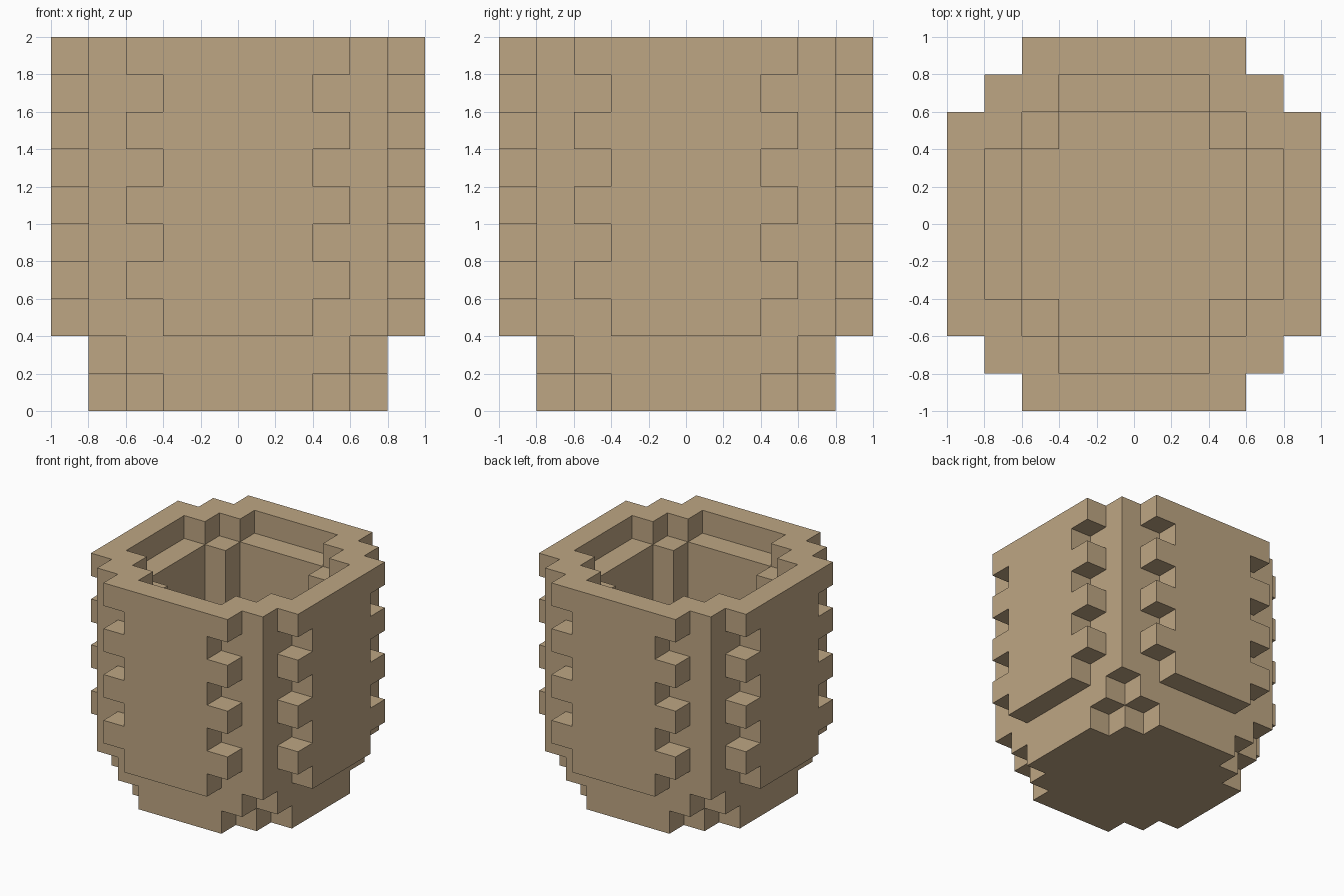
import bpy
import bmesh
from mathutils import Vector

if "Cube" in bpy.data.objects:
    bpy.data.objects.remove(bpy.data.objects["Cube"])

CELL = 0.2
HALF = 5          # cells from the centre to the outside
HEIGHT = 10       # layers
FLOOR = 2         # solid layers under the hollow

tan = bpy.data.materials.new("warm tan")
tan.use_nodes = True
color = (0.515, 0.381, 0.227, 1)
tan.diffuse_color = color
tan.node_tree.nodes["Principled BSDF"].inputs["Base Color"].default_value = color


# Stepped outlines: half width of each ring of cells, outermost ring last
def stepped(steps, a, b):
    """True if a cell centre lies in a union of crossed rectangles."""
    return any((a < p and b < q) or (a < q and b < p) for p, q in steps)


FOOT = [(4, 2), (3, 3)]
BASE = [(4, 3)]
WALL_NARROW = [(4, 4), (5, 2)]
WALL_WIDE = [(4, 4), (5, 3)]
HOLLOW = [(3, 2)]
MOUTH = [(4, 2), (3, 3)]


def outline(k):
    if k == 0:
        return FOOT
    if k == 1:
        return BASE
    return WALL_WIDE if k % 2 else WALL_NARROW


def solid(cell):
    i, j, k = cell
    if not 0 <= k < HEIGHT:
        return False
    a, b = abs(i + 0.5), abs(j + 0.5)
    if not stepped(outline(k), a, b):
        return False
    if k < FLOOR:
        return True
    return not stepped(MOUTH if k == HEIGHT - 1 else HOLLOW, a, b)


def build_part(name, layers):
    """Skin the exposed sides of the blocks in these layers."""
    bm = bmesh.new()
    for k in layers:
        for i in range(-HALF, HALF):
            for j in range(-HALF, HALF):
                if not solid((i, j, k)):
                    continue
                for axis in range(3):
                    for side in (0, 1):
                        near = [i, j, k]
                        near[axis] += 2 * side - 1
                        if solid(near):
                            continue
                        corner = Vector((i, j, k))
                        corner[axis] += side
                        u, v = Vector(), Vector()
                        u[(axis + 1) % 3] = 1
                        v[(axis + 2) % 3] = 1
                        loop = [corner, corner + u, corner + u + v, corner + v]
                        if not side:
                            loop.reverse()
                        bm.faces.new([bm.verts.new(p * CELL) for p in loop])
    # Weld the blocks and merge flat regions
    bmesh.ops.remove_doubles(bm, verts=bm.verts[:], dist=0.001)
    bmesh.ops.dissolve_limit(bm, angle_limit=0.01, verts=bm.verts[:], edges=bm.edges[:])
    mesh = bpy.data.meshes.new(name)
    bm.to_mesh(mesh)
    bm.free()
    mesh.materials.append(tan)
    bpy.context.collection.objects.link(bpy.data.objects.new(name, mesh))


build_part("stepped_base", range(0, FLOOR))
build_part("notched_wall", range(FLOOR, HEIGHT - 1))
build_part("open_rim", range(HEIGHT - 1, HEIGHT))
